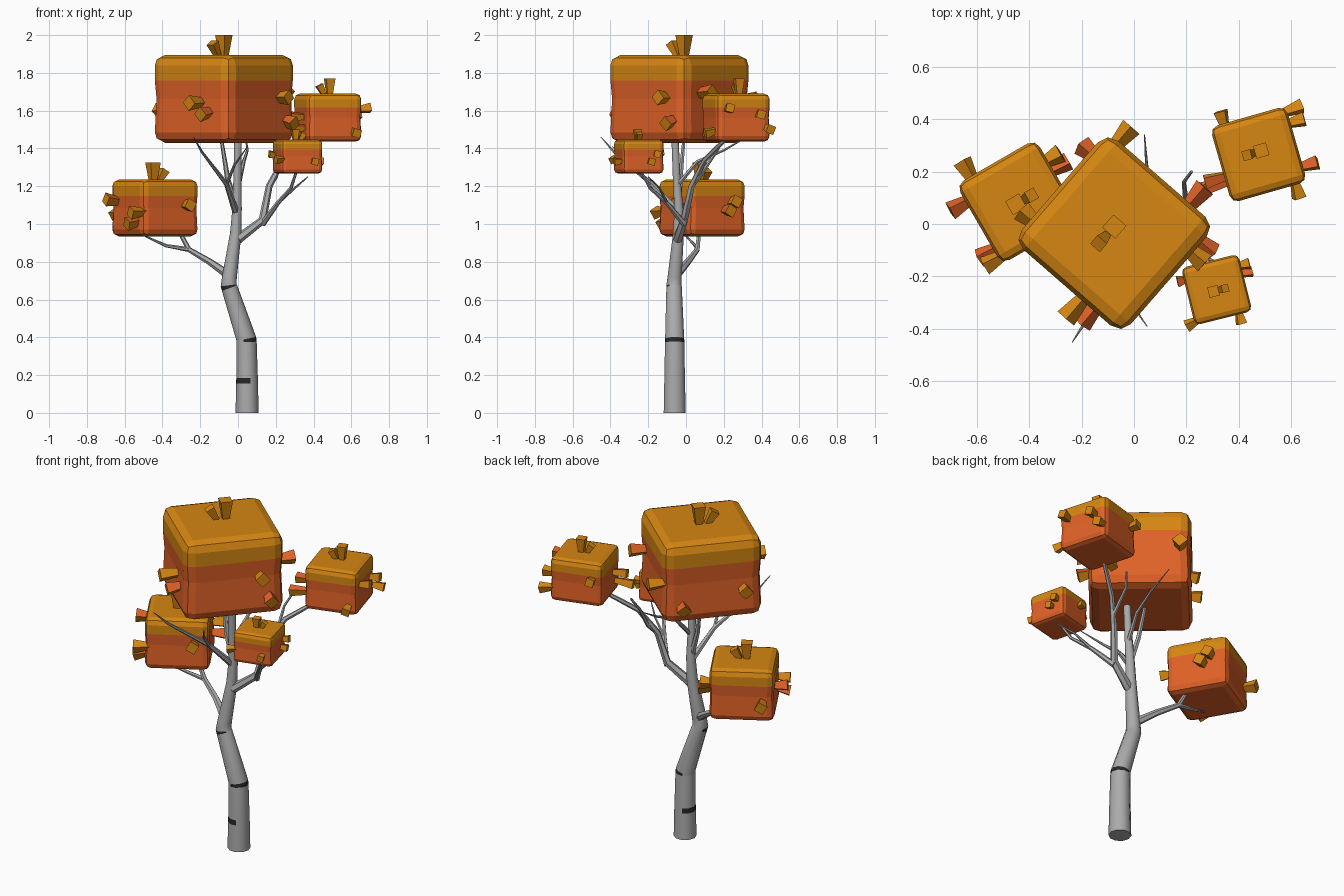
import bpy, bmesh, math
from mathutils import Vector, Matrix

if "Cube" in bpy.data.objects:
    bpy.data.objects.remove(bpy.data.objects["Cube"])


def material(name, rgb):
    m = bpy.data.materials.new(name)
    m.diffuse_color = (*rgb, 1)
    m.use_nodes = True
    m.node_tree.nodes["Principled BSDF"].inputs["Base Color"].default_value = m.diffuse_color
    return m


GREY = material("grey bark", (0.41, 0.41, 0.41))
DARK = material("dark bark mark", (0.02, 0.02, 0.02))
ORANGE = material("orange leaves", (0.74, 0.12, 0.02))
GOLD = material("golden leaves", (0.67, 0.24, 0.006))


def finish(bm, name, mats, smooth=False):
    bmesh.ops.recalc_face_normals(bm, faces=bm.faces)
    me = bpy.data.meshes.new(name)
    bm.to_mesh(me)
    bm.free()
    for m in mats:
        me.materials.append(m)
    ob = bpy.data.objects.new(name, me)
    bpy.context.collection.objects.link(ob)
    if smooth:
        bpy.ops.object.select_all(action='DESELECT')
        ob.select_set(True)
        bpy.context.view_layer.objects.active = ob
        bpy.ops.object.shade_smooth_by_angle(angle=math.radians(50))
    return ob


def tube(name, pts, sides, marks=None):
    """Tapered tube through (x, y, z, radius) points; marks: {segment: facing direction}"""
    bm = bmesh.new()
    P = [Vector(p[:3]) for p in pts]
    rings = []
    for i, p in enumerate(P):
        a = (p - P[i - 1]).normalized() if i else Vector()
        b = (P[i + 1] - p).normalized() if i < len(P) - 1 else Vector()
        q = Vector((0, 0, 1)).rotation_difference(a + b)
        rings.append([bm.verts.new(p + q @ Vector((math.cos(t), math.sin(t), 0)) * pts[i][3])
                      for t in (2 * math.pi * k / sides for k in range(sides))])
    for i in range(len(rings) - 1):
        for k in range(sides):
            n = (k + 1) % sides
            f = bm.faces.new((rings[i][k], rings[i][n], rings[i + 1][n], rings[i + 1][k]))
            if marks and i in marks:
                t = 2 * math.pi * (k + 0.5) / sides
                f.material_index = int(math.cos(t - math.radians(marks[i])) > -0.1)
    bm.faces.new(rings[0][::-1])
    bm.faces.new(rings[-1])
    return finish(bm, name, [GREY, DARK], True)


# Trunk with dark bark marks
tube("trunk", [
    (.048, -.06, 0, .061), (.048, -.06, .155, .058), (.048, -.06, .185, .057),
    (.045, -.06, .375, .054), (.044, -.06, .392, .053),
    (-.045, -.063, .662, .043), (-.05, -.064, .675, .042), (-.045, -.06, .72, .039),
    (-.012, -.04, .95, .03), (-.005, -.038, 1.08, .025), (-.003, -.05, 1.25, .021),
    (0, -.058, 1.45, .02)], 10, {1: 200, 3: 0, 5: 230})

# Branches and twigs
branches = {
    "left_branch": [(-.05, -.05, .73, .024), (-.15, .01, .80, .018), (-.26, .06, .865, .014), (-.31, .07, .96, .011)],
    "left_twig": [(-.26, .06, .865, .013), (-.38, .05, .885, .009), (-.49, .0, .935, .004)],
    "right_branch": [(0, -.045, .92, .026), (.13, -.01, 1.02, .022), (.165, .03, 1.2, .018),
                     (.24, .1, 1.34, .014), (.4, .22, 1.46, .011)],
    "right_twig": [(.165, .03, 1.2, .014), (.2, .07, 1.25, .012), (.19, .16, 1.38, .008), (.22, .2, 1.45, .006)],
    "lower_right_branch": [(.13, -.01, 1.0, .017), (.21, -.1, 1.11, .012), (.28, -.19, 1.19, .009), (.31, -.24, 1.28, .007)],
    "lower_right_twig": [(.21, -.1, 1.11, .009), (.3, -.14, 1.19, .006), (.37, -.2, 1.25, .003)],
    "front_branch": [(-.01, -.04, 1.06, .019), (-.06, -.18, 1.21, .013), (-.19, -.38, 1.38, .007), (-.235, -.45, 1.46, .002)],
    "front_twig": [(-.06, -.18, 1.21, .01), (-.02, -.29, 1.31, .007), (.05, -.39, 1.41, .002)],
    "crown_branch": [(-.01, -.04, 1.09, .018), (-.055, -.03, 1.24, .014), (-.09, -.01, 1.46, .009)],
    "back_branch": [(0, -.05, 1.2, .014), (.03, .06, 1.33, .01), (.05, .2, 1.39, .007), (.04, .34, 1.47, .002)],
}
for name, pts in branches.items():
    tube(name, pts, 6)


# Leaf blocks: rounded cubes, gold on top, slightly pinched at the waist
def leaf_block(name, centre, side, z0, z1, angle):
    h = z1 - z0
    bm = bmesh.new()
    bmesh.ops.create_cube(bm, size=1)
    bmesh.ops.scale(bm, vec=(side, side, h), verts=bm.verts)
    bmesh.ops.bevel(bm, geom=bm.edges[:], offset=side * .1, segments=2, profile=.5, affect='EDGES')
    for z in (h * .21, 0):
        bmesh.ops.bisect_plane(bm, geom=bm.verts[:] + bm.edges[:] + bm.faces[:],
                               plane_co=(0, 0, z), plane_no=(0, 0, 1), dist=1e-5)
    for v in bm.verts:
        if abs(v.co.z) < 1e-4:
            v.co.x *= .975
            v.co.y *= .975
    for f in bm.faces:
        f.material_index = int(f.calc_center_median().z > h * .21)
    ob = finish(bm, name, [ORANGE, GOLD])
    ob.matrix_world = Matrix.Translation((*centre, (z0 + z1) / 2)) @ Matrix.Rotation(math.radians(angle), 4, 'Z')
    return ob


# Leaf tufts: square stubs that widen outward
def tuft(bm, base, tip, width, angle, orange_top=False):
    base, tip = Vector(base), Vector(tip)
    d = tip - base
    q = Vector((0, 0, 1)).rotation_difference(d).to_matrix().to_4x4()
    m = Matrix.Translation((base + tip) / 2) @ q @ Matrix.Rotation(math.radians(angle + 45), 4, 'Z')
    r = bmesh.ops.create_cone(bm, cap_ends=True, segments=4, radius1=width * .38,
                              radius2=width * .71, depth=d.length, matrix=m)
    for f in {f for v in r["verts"] for f in v.link_faces}:
        f.normal_update()
        up = f.normal.z > .4 and abs(f.normal.dot(d.normalized())) < .8
        f.material_index = 0 if orange_top and up else 1


# name: centre, side, z range, angle, tuft width, main top tuft, second top tuft, side tuft tips
blocks = {
    "crown": ((-.075, -.035), .55, 1.43, 1.895, -41, .065, (-.075, -.01, 2.0), (-.135, -.075, 1.96),
              [(-.01, .37, 1.66), (.27, .14, 1.70), (-.26, -.36, 1.64), (-.2, -.38, 1.58),
               (.27, -.15, 1.67), (.3, -.11, 1.53), (-.43, .05, 1.6), (-.2, .3, 1.52)]),
    "left": ((-.44, .085), .35, .935, 1.235, 30, .06, (-.45, .075, 1.325), (-.39, .11, 1.285),
             [(-.655, .24, 1.05), (-.7, .05, 1.13), (-.57, -.16, 1.06), (-.59, -.13, 1.0),
              (-.28, .27, 1.12), (-.25, .24, 1.07), (-.25, -.07, 1.1)]),
    "right": ((.475, .265), .3, 1.436, 1.69, 16, .05, (.485, .28, 1.77), (.43, .262, 1.735),
              [(.33, .43, 1.6), (.27, .16, 1.57), (.64, .45, 1.5), (.7, .235, 1.615),
               (.65, .4, 1.58), (.25, .13, 1.5), (.63, .1, 1.48)]),
    "small": ((.315, -.25), .225, 1.267, 1.447, 14, .04, (.303, -.257, 1.5), (.348, -.245, 1.48),
              [(.44, -.15, 1.37), (.25, -.12, 1.38), (.2, -.39, 1.34), (.165, -.22, 1.37),
               (.41, -.38, 1.33), (.45, -.18, 1.33)]),
}
for name, (c, side, z0, z1, ang, w, top, second, tips) in blocks.items():
    ob = leaf_block(name + "_leaf_block", c, side, z0, z1, ang)
    bm = bmesh.new()
    tuft(bm, (top[0], top[1], z1 - .01), top, w, ang)
    tuft(bm, [(t + s) / 2 for t, s in zip(top[:2], second[:2])] + [z1 - .01], second, w * .75, ang)
    for i, tip in enumerate(tips):
        # root each tuft on the nearest inner point of its block
        lim = side * .42
        p = ob.matrix_world.inverted() @ Vector(tip)
        root = Vector((max(-lim, min(lim, p.x)), max(-lim, min(lim, p.y)), p.z * .8))
        tuft(bm, ob.matrix_world @ root, tip, w * .9, 0, i % 2 == 1)
    finish(bm, name + "_leaf_tufts", [ORANGE, GOLD])
